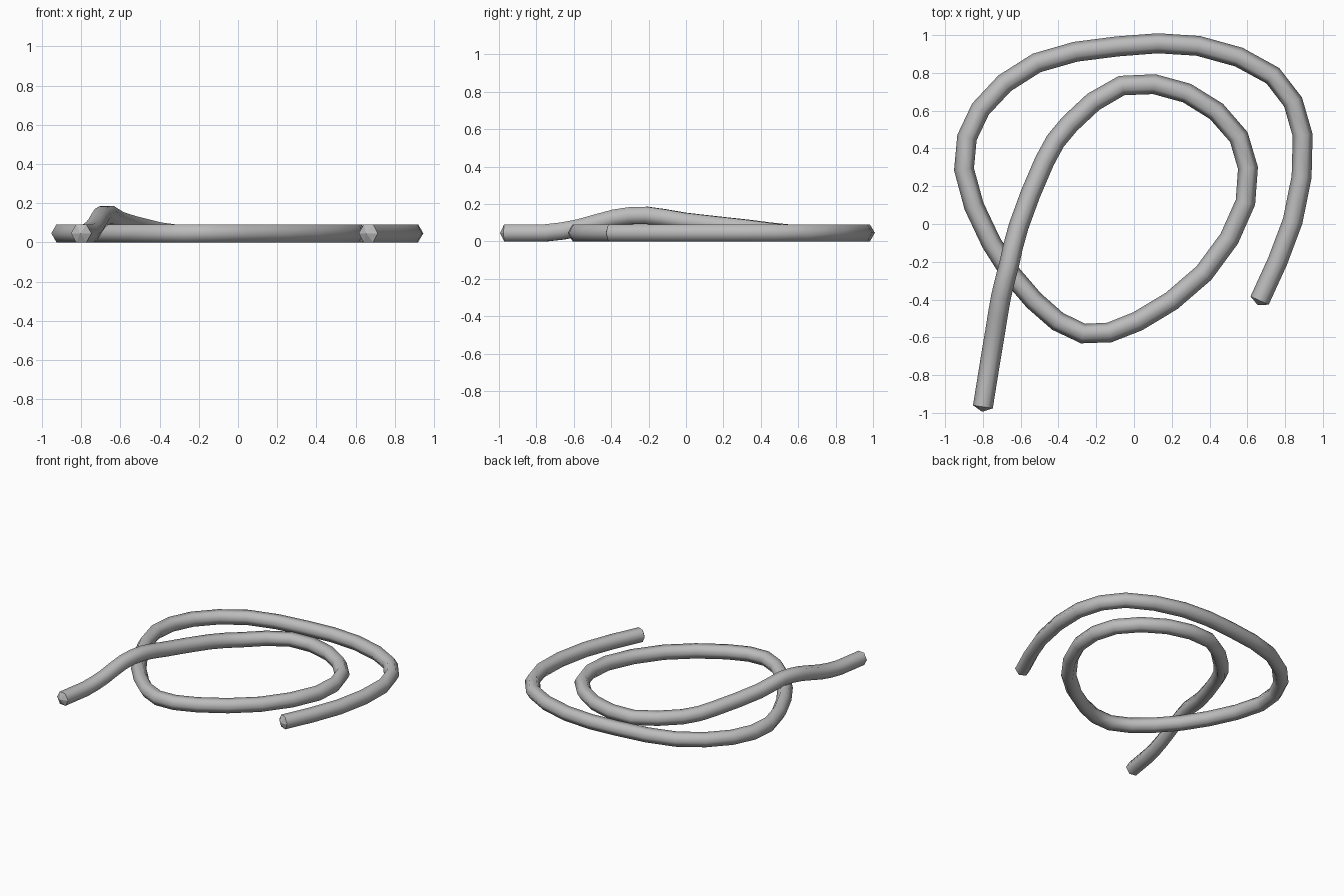
import bpy
import bmesh
import math
from mathutils import Vector

RADIUS = 0.053
SIDES = 6
REST = RADIUS * math.cos(math.pi / SIDES)   # centre height when lying flat

cube = bpy.data.objects.get("Cube")
if cube:
    bpy.data.objects.remove(cube, do_unlink=True)

# Rope lying on the ground: outer sweep, then the inner loop
ground_path = [
    (0.665, -0.405), (0.84, 0.015), (0.893, 0.47), (0.735, 0.785),
    (0.34, 0.943), (-0.09, 0.94), (-0.515, 0.853), (-0.813, 0.608),
    (-0.90, 0.29), (-0.755, -0.10), (-0.53, -0.405), (-0.27, -0.58),
    (0.02, -0.515), (0.37, -0.26), (0.59, 0.115), (0.555, 0.46),
    (0.28, 0.693), (-0.065, 0.733), (-0.34, 0.53),
]
# Stretch that climbs over the loop and drops to the free end
crossing_path = [
    (-0.475, 0.33, 0.07), (-0.61, -0.01, 0.108), (-0.66, -0.21, 0.14),
    (-0.703, -0.38, 0.125), (-0.735, -0.57, 0.073),
    (-0.765, -0.75, REST), (-0.80, -0.968, REST),
]


def smooth_path(points):
    """Insert one spline midpoint between each pair of control points."""
    padded = [2 * points[0] - points[1], *points, 2 * points[-1] - points[-2]]
    result = []
    for before, start, end, after in zip(padded, padded[1:], padded[2:], padded[3:]):
        middle = (9 * (start + end) - before - after) / 16
        middle.z = max(middle.z, REST)
        result += [start, middle]
    return result + [points[-1]]


def add_ring(bm, centre, tangent):
    """Add a flat-topped polygon of vertices across the path."""
    side = tangent.cross(Vector((0, 0, 1))).normalized()
    up = side.cross(tangent).normalized()
    ring = []
    for i in range(SIDES):
        angle = math.tau * i / SIDES
        offset = side * math.cos(angle) + up * math.sin(angle)
        ring.append(bm.verts.new(centre + offset * RADIUS))
    return ring


def add_tip(bm, ring, centre, direction):
    """Close an end with a shallow point."""
    tip = bm.verts.new(centre + direction * RADIUS * 0.5)
    for i in range(SIDES):
        bm.faces.new((ring[i], ring[(i + 1) % SIDES], tip))


def build_rope(name, path, material):
    bm = bmesh.new()
    last = len(path) - 1
    tangents = [(path[min(i + 1, last)] - path[max(i - 1, 0)]).normalized()
                for i in range(len(path))]
    rings = [add_ring(bm, p, t) for p, t in zip(path, tangents)]
    for a, b in zip(rings, rings[1:]):
        for i in range(SIDES):
            j = (i + 1) % SIDES
            bm.faces.new((a[i], a[j], b[j], b[i])).smooth = True
    add_tip(bm, rings[0], path[0], -tangents[0])
    add_tip(bm, rings[-1], path[-1], tangents[-1])
    bmesh.ops.recalc_face_normals(bm, faces=bm.faces)
    mesh = bpy.data.meshes.new(name)
    bm.to_mesh(mesh)
    bm.free()
    mesh.materials.append(material)
    rope = bpy.data.objects.new(name, mesh)
    bpy.context.collection.objects.link(rope)
    return rope


# Plain grey rope colour
grey = bpy.data.materials.new("rope_grey")
grey.use_nodes = True
colour = (0.5, 0.5, 0.5, 1)
grey.diffuse_color = colour
grey.node_tree.nodes["Principled BSDF"].inputs["Base Color"].default_value = colour

controls = [Vector((x, y, REST)) for x, y in ground_path]
controls += [Vector(p) for p in crossing_path]
build_rope("coiled_rope", smooth_path(controls), grey)
